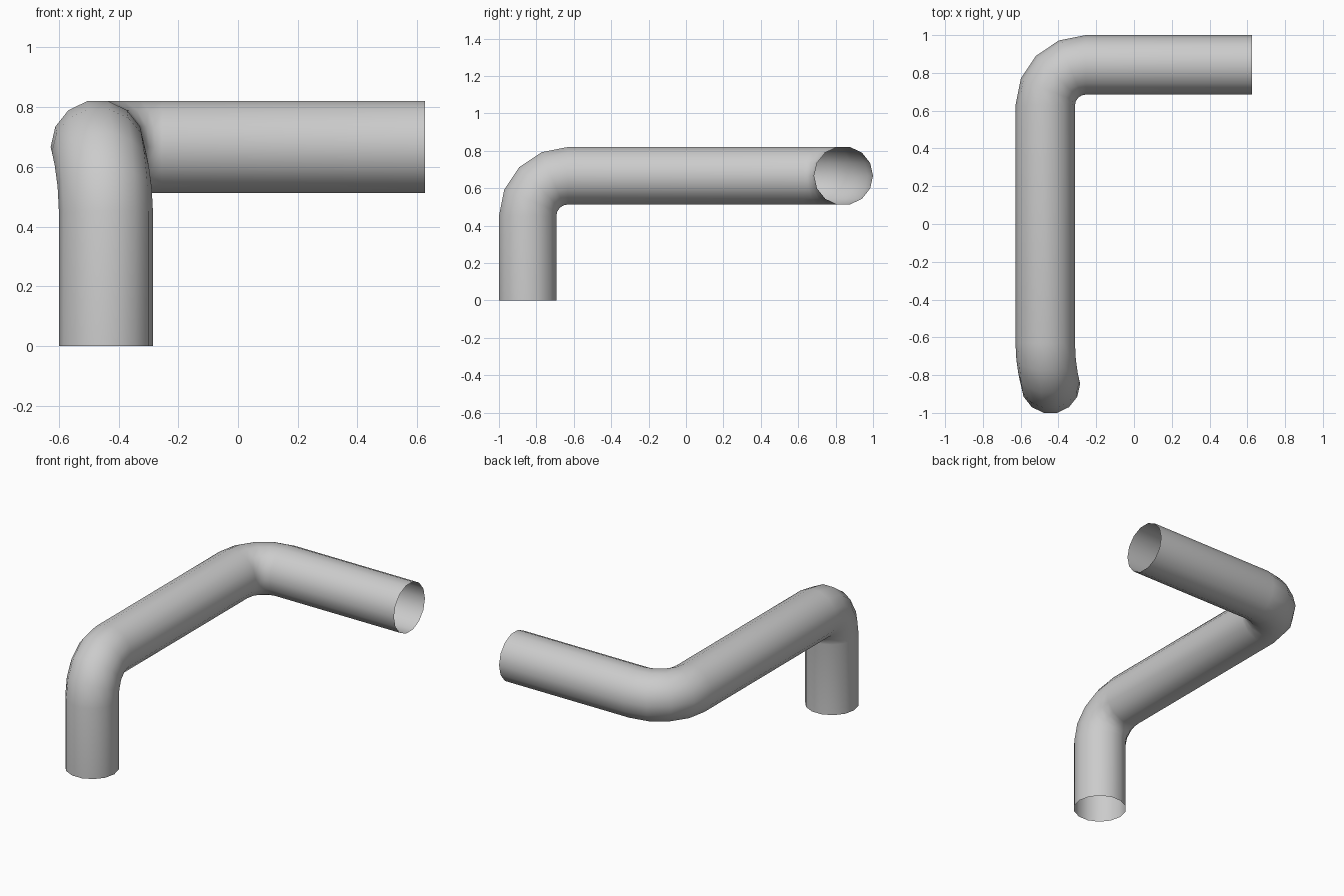
import bpy, bmesh
from math import sin, cos, pi
from mathutils import Vector

if "Cube" in bpy.data.objects:
    bpy.data.objects.remove(bpy.data.objects["Cube"])

SIDES, R = 14, 0.1575      # pipe cross-section
BEND, STEPS = 0.215, 4     # elbow centreline radius and segments
X0, X1, Y0, Y1, Z1 = -0.4425, -0.47, -0.8465, 0.8425, 0.6665
END_X = 0.626

# Each station: centre, sideways axis, outward axis of the ring
X, Y, Z = Vector((1, 0, 0)), Vector((0, 1, 0)), Vector((0, 0, 1))
stations = [(Vector((X0, Y0, 0)), X, -Y)]

# First elbow: upright leg turns towards the back, drifting slightly sideways
for i in range(STEPS + 1):
    t = i / STEPS
    a = t * pi / 2
    out = -Y * cos(a) + Z * sin(a)
    drift = X0 + (X1 - X0) * t * t * (3 - 2 * t)
    stations.append((Vector((drift, Y0 + BEND, Z1 - BEND)) + out * BEND, X, out))

# Second elbow: long run turns to the right
for i in range(STEPS + 1):
    a = i / STEPS * pi / 2
    side = X * cos(a) - Y * sin(a)
    stations.append((Vector((X1 + BEND, Y1 - BEND, Z1)) - side * BEND, side, Z))

stations.append((Vector((END_X, Y1, Z1)), -Y, Z))

# Skin the open-ended tube
bm = bmesh.new()
rings = []
for centre, side, out in stations:
    rings.append([bm.verts.new(centre + R * (side * cos(2 * pi * k / SIDES) + out * sin(2 * pi * k / SIDES)))
                  for k in range(SIDES)])
for a, b in zip(rings, rings[1:]):
    for k in range(SIDES):
        n = (k + 1) % SIDES
        bm.faces.new((a[k], b[k], b[n], a[n])).smooth = True
bm.normal_update()
# Make the faces point away from the pipe's centreline
f = bm.faces[0] if bm.faces.ensure_lookup_table() is None else None
if f.normal.dot(f.calc_center_median() - Vector((X0, Y0, f.calc_center_median().z))) < 0:
    bmesh.ops.reverse_faces(bm, faces=bm.faces[:])

mesh = bpy.data.meshes.new("bent_pipe")
bm.to_mesh(mesh)
bm.free()
pipe = bpy.data.objects.new("bent_pipe", mesh)
bpy.context.collection.objects.link(pipe)
